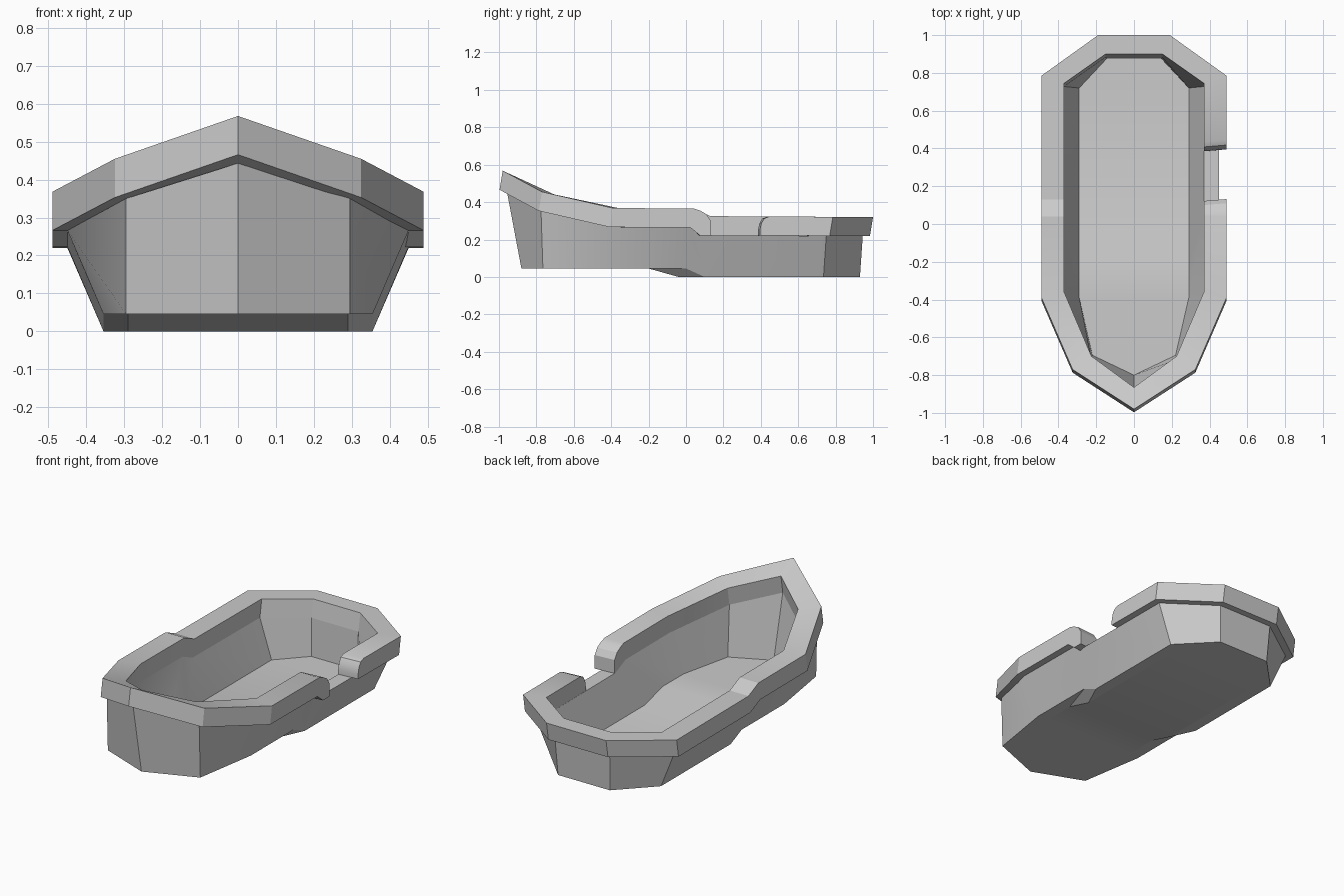
import bpy, bmesh

if "Cube" in bpy.data.objects:
    bpy.data.objects.remove(bpy.data.objects["Cube"])

# Half outlines from bow to stern (x, y); stations 3 and 4 carry the sheer step
RIM_OUT = [(0, -.98), (.325, -.77), (.49, -.39), (.49, .04), (.49, .13), (.49, .785), (.19, 1)]
RIM_IN = [(0, -.865), (.225, -.70), (.37, -.36), (.37, .04), (.37, .13), (.37, .745), (.15, .90)]
HULL_TOP = [(0, -.955), (.295, -.775), (.45, -.395), (.45, .025), (.45, .115), (.45, .75), (.175, .945)]
HULL_LOW = [(0, -.88), (.295, -.765), (.355, -.39), (.355, 0), (.355, .10), (.355, .735), (.165, .93)]
FLOOR = [(0, -.80), (.22, -.695), (.29, -.39), (.29, -.20), (.29, -.04), (.29, .72), (.145, .875)]
LOW_Z = [.045, .045, .045, .045, 0, 0, 0]
SHEER = [(-.98, .568), (-.77, .455), (-.39, .368), (.04, .366), (.13, .325), (1, .32)]
DEPTH, RAKE = .102, .017


def sheer(y):
    """Height of the rim top along the boat."""
    y = min(max(y, -.98), 1)
    for (a, za), (b, zb) in zip(SHEER, SHEER[1:]):
        if y <= b:
            return za + (zb - za) * (y - a) / (b - a)


def top_pt(p):
    return (p[0], p[1], sheer(p[1]))


def under(p, drop=DEPTH):
    """Matching point on the raked underside of the rim."""
    return (p[0], p[1] - RAKE, sheer(p[1]) - drop)


def flip(section):
    return [(-x, y, z) for x, y, z in section]


def make(name, verts, faces):
    me = bpy.data.meshes.new(name)
    me.from_pydata(verts, [], faces)
    ob = bpy.data.objects.new(name, me)
    bpy.context.collection.objects.link(ob)
    return ob


def finish(ob, fix=True):
    bm = bmesh.new()
    bm.from_mesh(ob.data)
    if fix:
        bmesh.ops.recalc_face_normals(bm, faces=bm.faces)
    bm.to_mesh(ob.data)
    bm.free()
    bpy.ops.object.select_all(action='DESELECT')
    ob.select_set(True)
    bpy.context.view_layer.objects.active = ob
    bpy.ops.object.shade_smooth_by_angle(angle=.4)


def loft(name, sections, closed):
    """Skin a run of four-point cross-sections."""
    n, k = len(sections), len(sections[0])
    verts = [p for s in sections for p in s]
    faces = []
    for i in range(n if closed else n - 1):
        a, b = i * k, (i + 1) % n * k
        for j in range(k):
            m = (j + 1) % k
            faces.append((a + j, a + m, b + m, b + j))
    if not closed:
        faces += [tuple(range(k)), tuple(range((n - 1) * k, n * k))]
    finish(make(name, verts, faces))


# Rim: runs from the rear of the side notch, round the stern, port side and bow
half = [[top_pt(o), top_pt(i), under(i), under(o)] for o, i in zip(RIM_OUT, RIM_IN)]


def notch_end(y, z):
    return [(.49, y, z), (.37, y - .01, z), (.37, y - .01, .222), (.49, y, .222)]


rear_end = [notch_end(y, z) for y, z in [(.395, .25), (.402, .285), (.418, .312), (.445, .323)]]
front_end = [notch_end(y, z) for y, z in [(.075, .355), (.11, .335), (.132, .30)]]
loft("rim", rear_end + half[5:] + [flip(s) for s in reversed(half[1:])] + half[:4] + front_end, False)

# Hull: thick wall from outer side, under the bottom edge, to inner side
hull = []
for t, lo, f, i, z in zip(HULL_TOP, HULL_LOW, FLOOR, RIM_IN, LOW_Z):
    hull.append([(*t, sheer(t[1] + RAKE) - DEPTH), (*lo, z), (*f, z), under(i)])
loft("hull", hull + [flip(s) for s in reversed(hull[1:])], True)

# Floor: stepped sheet spanning the inside bottom
verts = [(s * x, y, z) for (x, y), z in zip(FLOOR[1:], LOW_Z[1:]) for s in (-1, 1)]
faces = [(2 * i, 2 * i + 1, 2 * i + 3, 2 * i + 2) for i in range(len(FLOOR) - 2)]
verts.append((*FLOOR[0], LOW_Z[0]))
faces.append((len(verts) - 1, 1, 0))
finish(make("floor", verts, faces), False)
